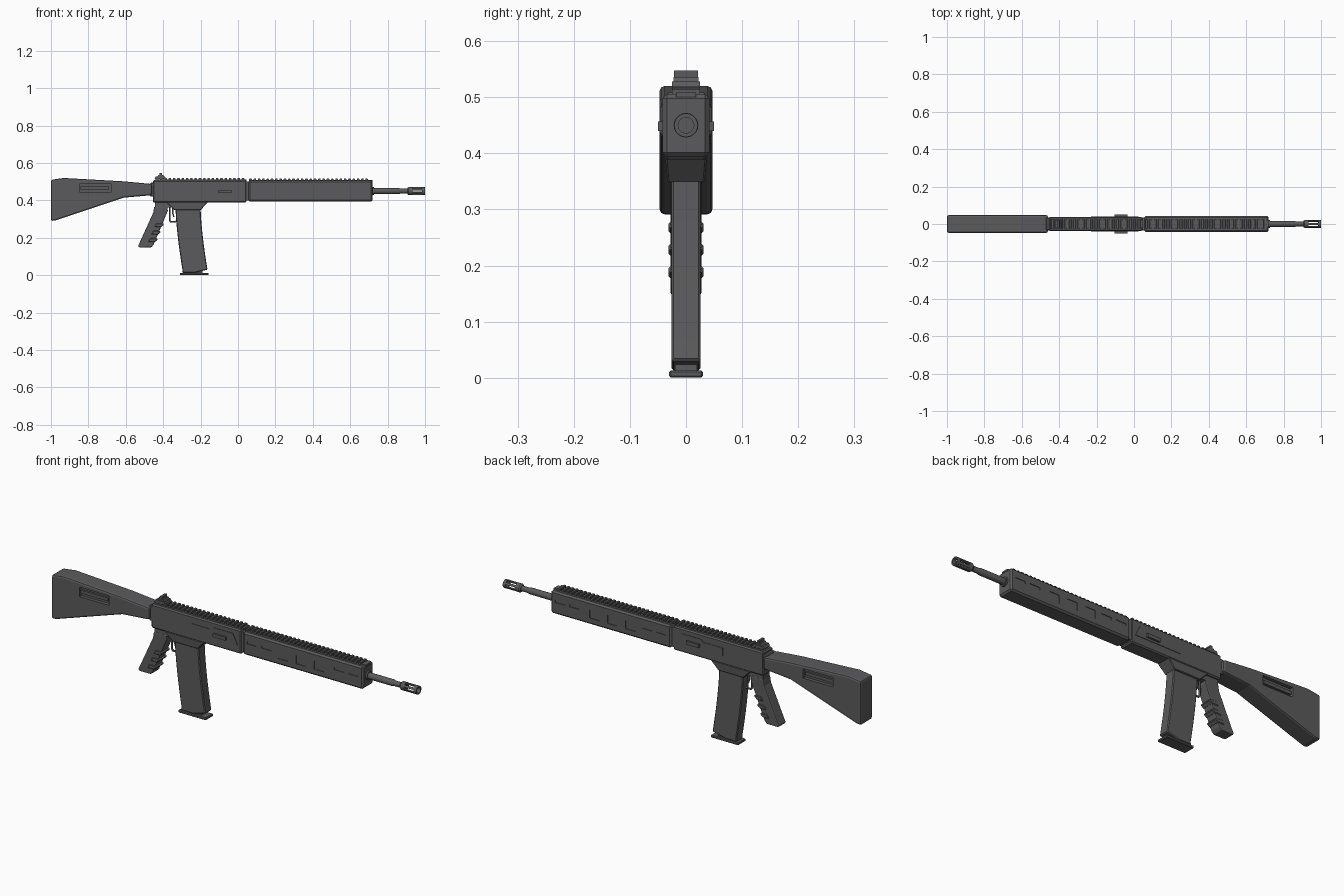
import bpy, bmesh, math
from mathutils import Matrix, Vector

if "Cube" in bpy.data.objects:
    bpy.data.objects.remove(bpy.data.objects["Cube"], do_unlink=True)


def material(name, rgb):
    m = bpy.data.materials.new(name)
    m.use_nodes = True
    m.diffuse_color = (*rgb, 1)
    m.node_tree.nodes["Principled BSDF"].inputs["Base Color"].default_value = (*rgb, 1)
    return m


GREY = material("gunmetal grey", (0.105, 0.105, 0.11))


def finish(name, bm, bevel=0, segments=1):
    bmesh.ops.recalc_face_normals(bm, faces=bm.faces)
    me = bpy.data.meshes.new(name)
    bm.to_mesh(me)
    bm.free()
    ob = bpy.data.objects.new(name, me)
    bpy.context.collection.objects.link(ob)
    me.materials.append(GREY)
    if bevel:
        mod = ob.modifiers.new("bevel", "BEVEL")
        mod.width, mod.segments = bevel, segments
        mod.limit_method, mod.angle_limit = "ANGLE", math.radians(40)
    return ob


def add_slab(bm, points, y0, y1):
    """Side outline (x, z) extruded from y0 to y1."""
    face = bm.faces.new([bm.verts.new((x, y0, z)) for x, z in points])
    out = bmesh.ops.extrude_face_region(bm, geom=[face])
    verts = [v for v in out["geom"] if isinstance(v, bmesh.types.BMVert)]
    bmesh.ops.translate(bm, verts=verts, vec=(0, y1 - y0, 0))


def rect(x0, x1, z0, z1):
    return [(x0, z0), (x1, z0), (x1, z1), (x0, z1)]


def slab(name, points, half, bevel=0, segments=1):
    bm = bmesh.new()
    add_slab(bm, points, -half, half)
    return finish(name, bm, bevel, segments)


def side_pair(name, outlines, y0, y1):
    """Same outlines on the left and right sides."""
    bm = bmesh.new()
    for pts in outlines:
        add_slab(bm, pts, y0, y1)
        add_slab(bm, pts, -y1, -y0)
    return finish(name, bm)


def cut(ob, cutter):
    cutter.hide_render = True
    cutter.hide_viewport = True
    mod = ob.modifiers.new("cut", "BOOLEAN")
    mod.operation, mod.object, mod.solver = "DIFFERENCE", cutter, "EXACT"


AXIS = 0.45


def lathe(name, profile, steps=20):
    """Revolve (x, radius) points about the bore axis."""
    bm = bmesh.new()
    verts = [bm.verts.new((x, 0, AXIS + r)) for x, r in profile]
    edges = [bm.edges.new(p) for p in zip(verts, verts[1:])]
    bmesh.ops.spin(bm, geom=verts + edges, cent=(0, 0, AXIS), axis=(1, 0, 0),
                   angle=math.tau, steps=steps)
    bmesh.ops.remove_doubles(bm, verts=bm.verts, dist=1e-5)
    ob = finish(name, bm)
    bpy.ops.object.select_all(action="DESELECT")
    ob.select_set(True)
    bpy.context.view_layer.objects.active = ob
    bpy.ops.object.shade_smooth_by_angle(angle=math.radians(35))
    return ob


# Stock with a framed recess on each side
stock = slab("stock", [(-1, 0.29), (-0.975, 0.293), (-0.61, 0.415), (-0.46, 0.428),
                       (-0.46, 0.488), (-0.61, 0.502), (-0.93, 0.52), (-1, 0.51)],
             0.047, 0.009, 2)
cut(stock, side_pair("stock_recess_cutter", [rect(-0.845, -0.68, 0.443, 0.49)], 0.03, 0.07))
side_pair("stock_recess_bar", [rect(-0.843, -0.69, 0.458, 0.474)], 0.028, 0.04)
slab("stock_joint", rect(-0.47, -0.44, 0.42, 0.495), 0.034, 0.004)

# Receiver, side panels and charging handle
slab("receiver", rect(-0.455, 0.045, 0.388, 0.508), 0.038, 0.006)
slab("receiver_seam", rect(0.04, 0.06, 0.40, 0.50), 0.034)
side_pair("receiver_panel", [[(-0.23, 0.43), (0.025, 0.43), (0, 0.482), (-0.11, 0.482),
                             (-0.125, 0.47), (-0.23, 0.47)]], 0.036, 0.0405)
side_pair("charging_handle", [rect(-0.105, -0.035, 0.44, 0.457)], 0.03, 0.05)

# Handguard with rows of shallow slots
guard = slab("handguard", rect(0.055, 0.72, 0.393, 0.506), 0.042, 0.008)
slots = [rect(x, x + 0.055, 0.452, 0.464) for x in (0.08, 0.16, 0.56, 0.64)]
slots += [rect(x, x + 0.055, 0.425, 0.466) for x in (0.25, 0.35, 0.45)]
cut(guard, side_pair("handguard_slot_cutter", slots, 0.039, 0.06))


# Toothed top rails
def rail(name, x0, x1, top):
    pitch = 0.023
    bm = bmesh.new()
    add_slab(bm, rect(x0, x1, 0.50, top - 0.008), -0.018, 0.018)
    for i in range(int((x1 - x0) / pitch)):
        x = x0 + i * pitch
        add_slab(bm, [(x, top - 0.01), (x + 0.014, top - 0.01), (x + 0.014, top - 0.002),
                      (x + 0.012, top), (x + 0.002, top), (x, top - 0.002)], -0.025, 0.025)
    return finish(name, bm)


rail("receiver_rail", -0.44, 0.045, 0.519)
rail("handguard_rail", 0.06, 0.72, 0.516)

# Folded rear sight
slab("sight_base", [(-0.447, 0.515), (-0.385, 0.515), (-0.39, 0.528), (-0.44, 0.528)], 0.025)
slab("sight_leaf", [(-0.432, 0.527), (-0.395, 0.527), (-0.4, 0.536), (-0.425, 0.536)], 0.022)
slab("sight_top", rect(-0.419, -0.407, 0.53, 0.548), 0.021)

# Barrel and slotted muzzle device
lathe("barrel", [(0.70, 0), (0.70, 0.022), (0.728, 0.022), (0.728, 0.016),
                 (0.86, 0.016), (0.87, 0.013), (0.925, 0.013), (0.925, 0)])
lathe("muzzle_collar", [(0.905, 0), (0.905, 0.016), (0.912, 0.021), (0.932, 0.021), (0.932, 0)])
lathe("muzzle_ring", [(0.985, 0.014), (0.985, 0.021), (1, 0.021), (1, 0.014), (0.985, 0.014)])
bm = bmesh.new()
for i in range(6):
    spin = Matrix.Translation((0, 0, AXIS)) @ Matrix.Rotation(math.tau * i / 6, 4, "X")
    place = spin @ Matrix.Translation((0.96, 0, 0.0175)) @ Matrix.Diagonal((0.06, 0.011, 0.006, 1))
    bmesh.ops.create_cube(bm, size=1, matrix=place)
finish("muzzle_prongs", bm)

# Magazine well tapering downwards
bm = bmesh.new()
bmesh.ops.create_cube(bm, size=1)
for v in bm.verts:
    up = v.co.z > 0
    v.co = Vector(((-0.16 if up else -0.20) if v.co.x > 0 else (-0.385 if up else -0.34),
                   math.copysign(0.037 if up else 0.033, v.co.y), 0.392 if up else 0.348))
finish("magazine_well", bm, 0.003)

# Curved magazine and its floor plate
curve = [(0.037 * (i / 8) ** 1.5, 0.36 - 0.33 * i / 8) for i in range(9)]
outline = [(-0.20 + dx, z) for dx, z in curve] + [(-0.235, 0.013), (-0.299, 0.013)]
outline += [(-0.334 + dx, z) for dx, z in reversed(curve)]
slab("magazine", outline, 0.026, 0.004)
slab("magazine_core", [(-0.29, 0.01), (-0.19, 0.01), (-0.19, 0.03), (-0.29, 0.03)], 0.02)
slab("magazine_floor", rect(-0.31, -0.157, 0, 0.013), 0.03, 0.003)

# Pistol grip with finger ridges
slab("grip_mount", rect(-0.445, -0.34, 0.362, 0.392), 0.026)
slab("grip", [(-0.535, 0.155), (-0.527, 0.148), (-0.465, 0.148), (-0.452, 0.162),
              (-0.375, 0.345), (-0.378, 0.367), (-0.448, 0.367), (-0.453, 0.335)],
     0.028, 0.007, 2)
for i in range(3):
    z = 0.19 + i * 0.04
    x = -0.452 + (z - 0.162) * 0.42
    slab(f"finger_ridge_{i + 1}", [(x - 0.04, z - 0.012), (x - 0.004, z - 0.012), (x + 0.011, z),
                                   (x + 0.006, z + 0.008), (x - 0.03, z + 0.008)], 0.031, 0.003)

# Trigger and guard loop
path = bpy.data.curves.new("trigger_guard", "CURVE")
path.dimensions, path.bevel_depth, path.bevel_resolution = "3D", 0.005, 1
line = path.splines.new("POLY")
loop = [(-0.365, 0.37), (-0.366, 0.295), (-0.36, 0.285), (-0.335, 0.285), (-0.325, 0.295)]
line.points.add(len(loop) - 1)
for p, (x, z) in zip(line.points, loop):
    p.co = (x, 0, z, 1)
path.materials.append(GREY)
bpy.context.collection.objects.link(bpy.data.objects.new("trigger_guard", path))
slab("trigger", [(-0.352, 0.37), (-0.342, 0.37), (-0.345, 0.335), (-0.34, 0.312),
                 (-0.346, 0.312), (-0.354, 0.335)], 0.005)
